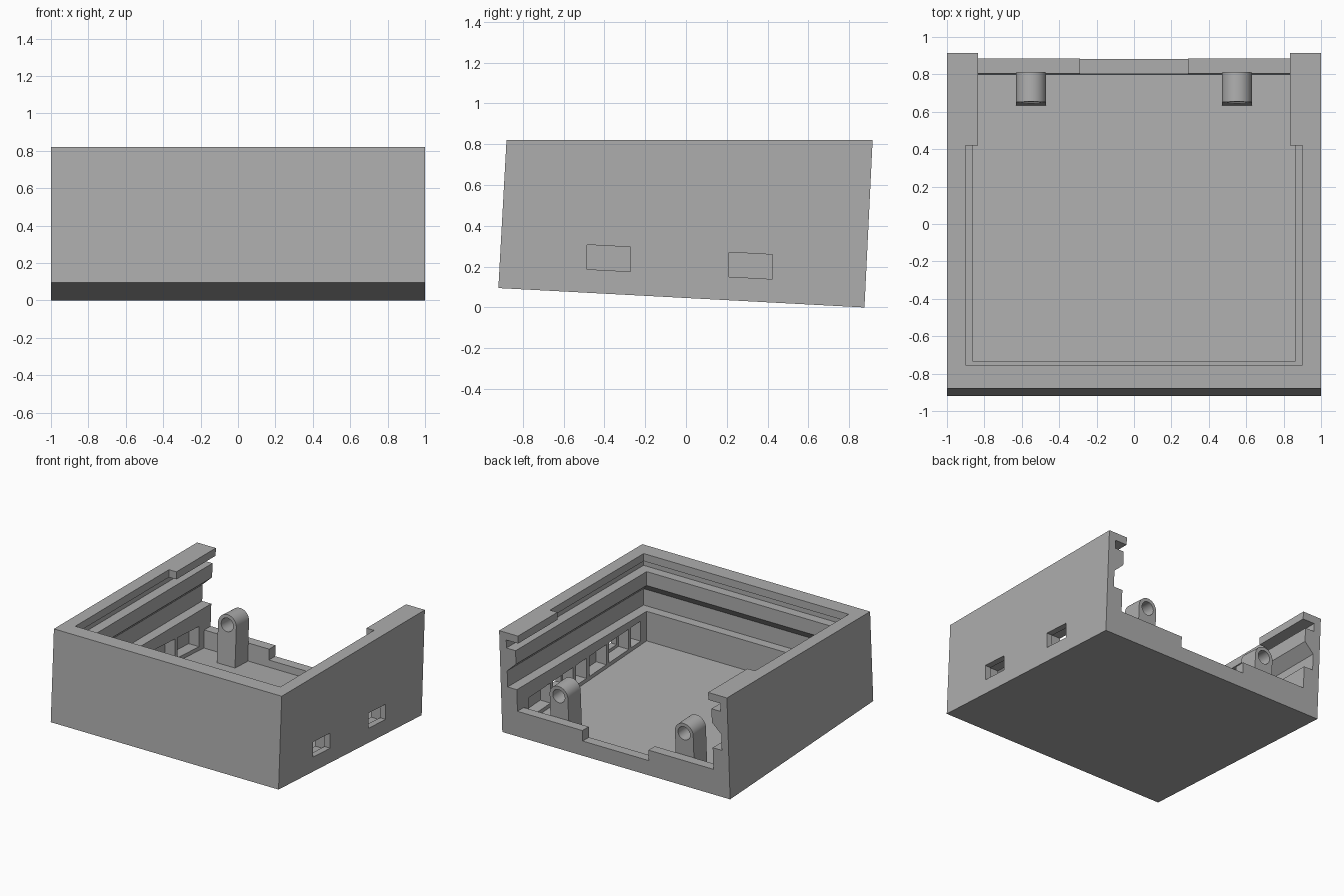
import bpy, bmesh, math
from mathutils import Matrix

cube = bpy.data.objects.get("Cube")
if cube:
    bpy.data.objects.remove(cube, do_unlink=True)

TILT = math.atan2(0.095, 1.795)

grey = bpy.data.materials.new("mid_grey")
grey.use_nodes = True
grey.diffuse_color = (0.42, 0.42, 0.42, 1)
grey.node_tree.nodes["Principled BSDF"].inputs["Base Color"].default_value = (0.42, 0.42, 0.42, 1)


def loft(name, rings):
    """Skin a stack of closed rings and cap both ends."""
    bm = bmesh.new()
    loops = [[bm.verts.new(p) for p in ring] for ring in rings]
    n = len(loops[0])
    for a, b in zip(loops, loops[1:]):
        for i in range(n):
            j = (i + 1) % n
            bm.faces.new((a[i], a[j], b[j], b[i]))
    bm.faces.new(loops[0])
    bm.faces.new(loops[-1])
    bmesh.ops.recalc_face_normals(bm, faces=bm.faces)
    mesh = bpy.data.meshes.new(name)
    bm.to_mesh(mesh)
    bm.free()
    mesh.materials.append(grey)
    obj = bpy.data.objects.new(name, mesh)
    bpy.context.collection.objects.link(obj)
    return obj


def prism(name, profile, x0, x1):
    """Extrude a (y, z) profile along x."""
    return loft(name, [[(x, y, z) for y, z in profile] for x in (x0, x1)])


def box(name, x0, x1, y0, y1, z0, z1):
    return prism(name, [(y0, z0), (y1, z0), (y1, z1), (y0, z1)], x0, x1)


def cut(target, cutter):
    mod = target.modifiers.new("cut", 'BOOLEAN')
    mod.operation = 'DIFFERENCE'
    mod.solver = 'EXACT'
    mod.object = cutter
    bpy.context.view_layer.objects.active = target
    bpy.ops.object.modifier_apply(modifier=mod.name)
    bpy.data.objects.remove(cutter, do_unlink=True)


def base_z(y):
    """Height of the sloping underside."""
    return 0.0465 - y * math.tan(TILT)


def tilted_box(name, x0, x1, y0, y1, low, high):
    """Box whose bottom and top follow the sloping underside."""
    profile = [(y0, base_z(y0) + low), (y1, base_z(y1) + low),
               (y1, base_z(y1) + high), (y0, base_z(y0) + high)]
    return prism(name, profile, x0, x1)


# Case shell: sloping underside, level rim
case = prism("case_shell", [(-0.92, 0.095), (0.875, 0), (0.915, 0.82), (-0.88, 0.82)], -1, 1)

# Interior with lid slot, middle groove and rails: height, half width, front edge
levels = [(0.205, 0.86, -0.735), (0.38, 0.86, -0.735), (0.38, 0.94, -0.81),
          (0.51, 0.94, -0.81), (0.585, 0.86, -0.735), (0.695, 0.86, -0.735),
          (0.695, 0.94, -0.81), (0.76, 0.94, -0.81), (0.76, 0.835, -0.7),
          (0.9, 0.835, -0.7)]
cut(case, loft("interior_cutter",
               [[(-w, f, z), (w, f, z), (w, 1.2, z), (-w, 1.2, z)] for z, w, f in levels]))

# Wider mouth of the rim
cut(case, box("rim_cutter", -0.9, 0.9, -0.755, 0.42, 0.73, 0.9))

# Lower well down to the sloping floor, leaving the low back wall
cut(case, prism("well_cutter", [(-0.735, base_z(-0.735) + 0.06), (0.8, base_z(0.8) + 0.06),
                                (0.807, 0.25), (-0.735, 0.25)], -0.86, 0.86))
cut(case, box("back_notch_cutter", -0.29, 0.29, 0.7, 1.2, 0.12, 0.3))

# Side wall pockets separated by thin ribs
pockets = [(0.47, 0.74), (0.19, 0.44), (0.02, 0.15), (-0.23, -0.02),
           (-0.51, -0.26), (-0.66, -0.54)]
for side in (-1, 1):
    for y0, y1 in pockets:
        cut(case, tilted_box("pocket_cutter", side * 0.8, side * 0.95, y0, y1, 0.09, 0.25))

# Port windows through one side
for y0 in (-0.485, 0.21):
    cut(case, tilted_box("window_cutter", 0.8, 1.1, y0, y0 + 0.213, 0.115, 0.235))

# Pierced round-topped mounting lugs
R, CENTRE = 0.08, 0.32
for side, label in ((-1, "right"), (1, "left")):
    arc = [(R * math.cos(math.pi * i / 24), CENTRE + R * math.sin(math.pi * i / 24))
           for i in range(25)]
    outline = [(-R, 0), (R, 0)] + arc
    lug = loft(label + "_mounting_lug", [[(x, y, z) for x, z in outline] for y in (0, 0.16)])
    hole = [(0.053 * math.cos(math.tau * i / 32), CENTRE + 0.053 * math.sin(math.tau * i / 32))
            for i in range(32)]
    cut(lug, loft("hole_cutter", [[(x, y, z) for x, z in hole] for y in (-0.1, 0.3)]))
    lug.data.transform(Matrix.Translation((side * 0.55, 0.633, base_z(0.633) + 0.055))
                       @ Matrix.Rotation(-TILT, 4, 'X'))
    bpy.ops.object.select_all(action='DESELECT')
    lug.select_set(True)
    bpy.context.view_layer.objects.active = lug
    bpy.ops.object.shade_smooth_by_angle(angle=math.radians(30))
